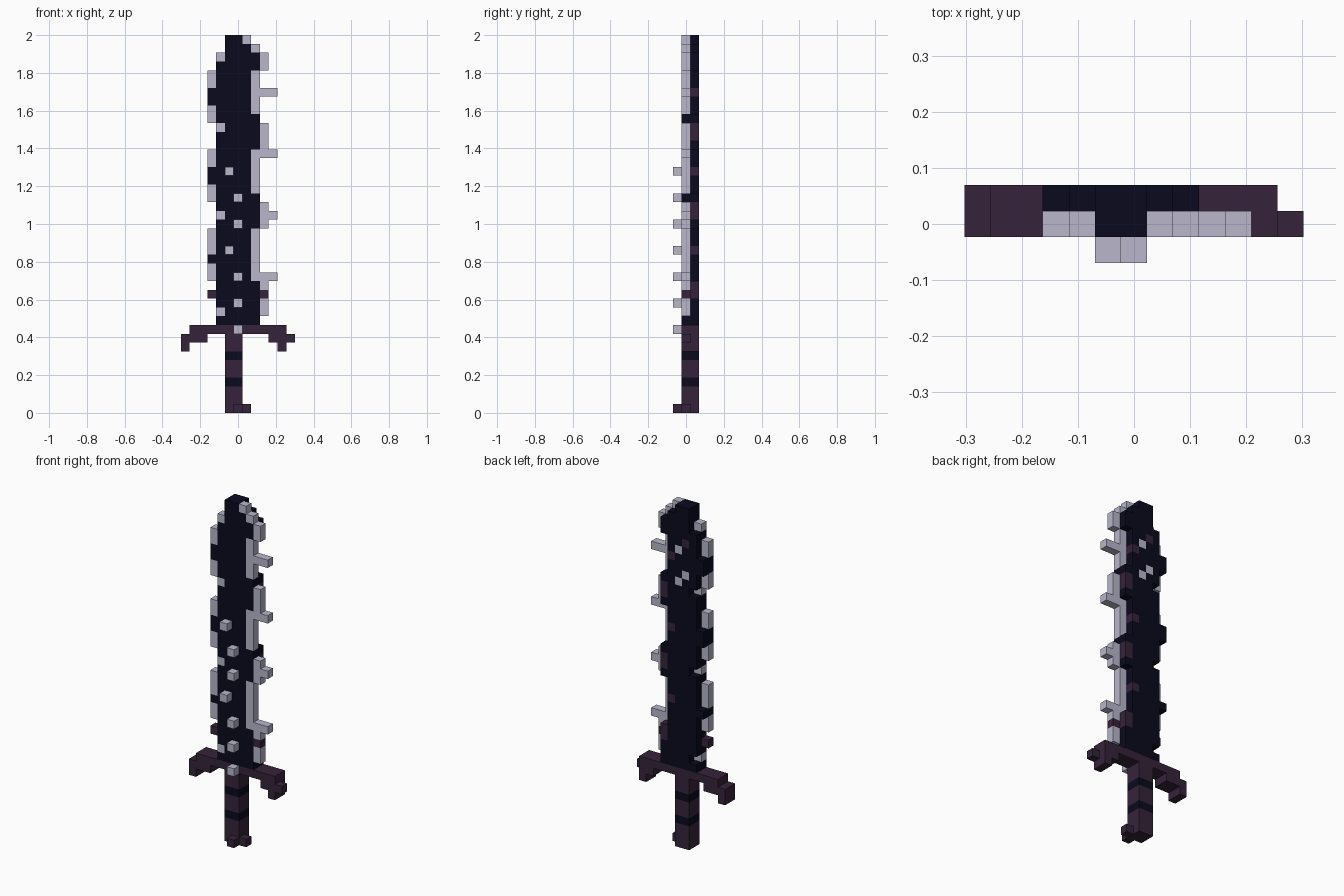
import bpy, bmesh

if "Cube" in bpy.data.objects:
    bpy.data.objects.remove(bpy.data.objects["Cube"], do_unlink=True)

# The sword is made of cubes on a grid: columns along x, layers along y, rows along z
COLS, LAYERS, ROWS = 13, 3, 43
UNIT = 2 / ROWS
FRONT, MID, BACK, FULL = (0, 0), (1, 1), (2, 2), (1, 2)
cells = {}


def span(value):
    """Turn a single index or an inclusive pair into a range."""
    first, last = value if isinstance(value, tuple) else (value, value)
    return range(first, last + 1)


def fill(part, cols, rows, layers):
    """Give a block of cells to a part; None carves the block away."""
    for c in span(cols):
        for l in span(layers):
            for r in span(rows):
                if part is None:
                    cells.pop((c, l, r), None)
                else:
                    cells[c, l, r] = part


def material(name, colour):
    mat = bpy.data.materials.new(name)
    mat.use_nodes = True
    mat.diffuse_color = (*colour, 1)
    mat.node_tree.nodes["Principled BSDF"].inputs["Base Color"].default_value = (*colour, 1)
    return mat


midnight = material("midnight blue", (0.003, 0.003, 0.013))
plum = material("dark plum", (0.036, 0.017, 0.042))
silver = material("pale silver", (0.48, 0.47, 0.60))

# Blade core with stepped tip
fill("blade", (4, 7), (10, 38), FULL)
fill("blade", (4, 8), 39, FULL)
fill("blade", (5, 8), 40, FULL)
fill("blade", (5, 7), 41, FULL)
fill("blade", (5, 6), 42, FULL)

# Dark bumps on both cutting edges
for rows in ((30, 33), (21, 24), (10, 14)):
    fill("blade", 8, rows, FULL)
for rows in ((35, 36), (26, 27), 17):
    fill("blade", 3, rows, FULL)

# Silver edge on the right of the front face, with thorns
for col, rows in ((7, 42), (8, 41), (9, (39, 40)), (8, (34, 38)),
                  (9, (29, 32)), (8, (25, 29)), (9, (21, 23)),
                  (8, (15, 20)), (9, 14), (9, (11, 12))):
    fill("silver_edge", col, rows, MID)
for row in range(15, 37, 7):
    fill("silver_thorns", (9, 10), row, MID)

# Silver edge on the opposite side
for rows in ((37, 38), (33, 34), (28, 29), (24, 25), (18, 20), (15, 16)):
    fill("silver_edge", 3, rows, MID)
for row in (40, 32, 22, 11):
    fill(None, 4, row, BACK)
    fill("silver_edge", 4, row, MID)

# Plum inlays along the back and near the guard
for row in (36, 27, 18):
    fill("plum_inlays", 7, row, BACK)
for rows in ((31, 32), (22, 23), (13, 14)):
    fill("plum_inlays", 8, rows, BACK)
fill("plum_inlays", 5, 38, BACK)
for col in (3, 9):
    fill("plum_inlays", col, 13, MID)

# Silver flecks on the back
for col, row in ((6, 37), (5, 34), (6, 33)):
    fill("silver_flecks", col, row, BACK)

# Silver studs on the front
for row in range(9, 28, 3):
    fill("silver_studs", 5 if row in (18, 27) else 6, row, FRONT)

# Crossguard with drooping ends
fill("crossguard", (1, 11), 9, FULL)
fill("crossguard", (0, 2), 8, FULL)
fill("crossguard", (10, 11), 8, FULL)
fill("crossguard", 12, 8, MID)
fill("crossguard", 0, 7, FULL)
fill("crossguard", 11, 7, FULL)

# Grip, dark bands and pommel
fill("grip", (5, 6), (1, 8), FULL)
for row in (3, 6):
    fill("grip_bands", (5, 6), row, FULL)
fill("pommel", (5, 6), 0, FULL)
fill("pommel", 7, 0, MID)
fill("pommel", 6, 0, FRONT)

PART_MATERIALS = {
    "blade": midnight, "grip_bands": midnight,
    "silver_edge": silver, "silver_thorns": silver,
    "silver_studs": silver, "silver_flecks": silver,
    "plum_inlays": plum, "crossguard": plum, "grip": plum, "pommel": plum,
}


def build(part, mat):
    """Make one mesh from the exposed cube sides of a part."""
    bm = bmesh.new()
    for cell in [c for c, owner in cells.items() if owner == part]:
        for axis in range(3):
            for side in (0, 1):
                neighbour = list(cell)
                neighbour[axis] += 2 * side - 1
                if tuple(neighbour) in cells:
                    continue
                u, v = (axis + 1) % 3, (axis + 2) % 3
                corners = []
                for du, dv in ((0, 0), (1, 0), (1, 1), (0, 1)):
                    p = list(cell)
                    p[axis] += side
                    p[u] += du
                    p[v] += dv
                    corners.append(bm.verts.new(((p[0] - COLS / 2) * UNIT,
                                                 (p[1] - LAYERS / 2) * UNIT,
                                                 p[2] * UNIT)))
                bm.faces.new(corners if side else corners[::-1])
    bmesh.ops.remove_doubles(bm, verts=bm.verts, dist=UNIT / 100)
    mesh = bpy.data.meshes.new(part)
    bm.to_mesh(mesh)
    bm.free()
    mesh.materials.append(mat)
    bpy.context.collection.objects.link(bpy.data.objects.new(part, mesh))


for part, mat in PART_MATERIALS.items():
    build(part, mat)
